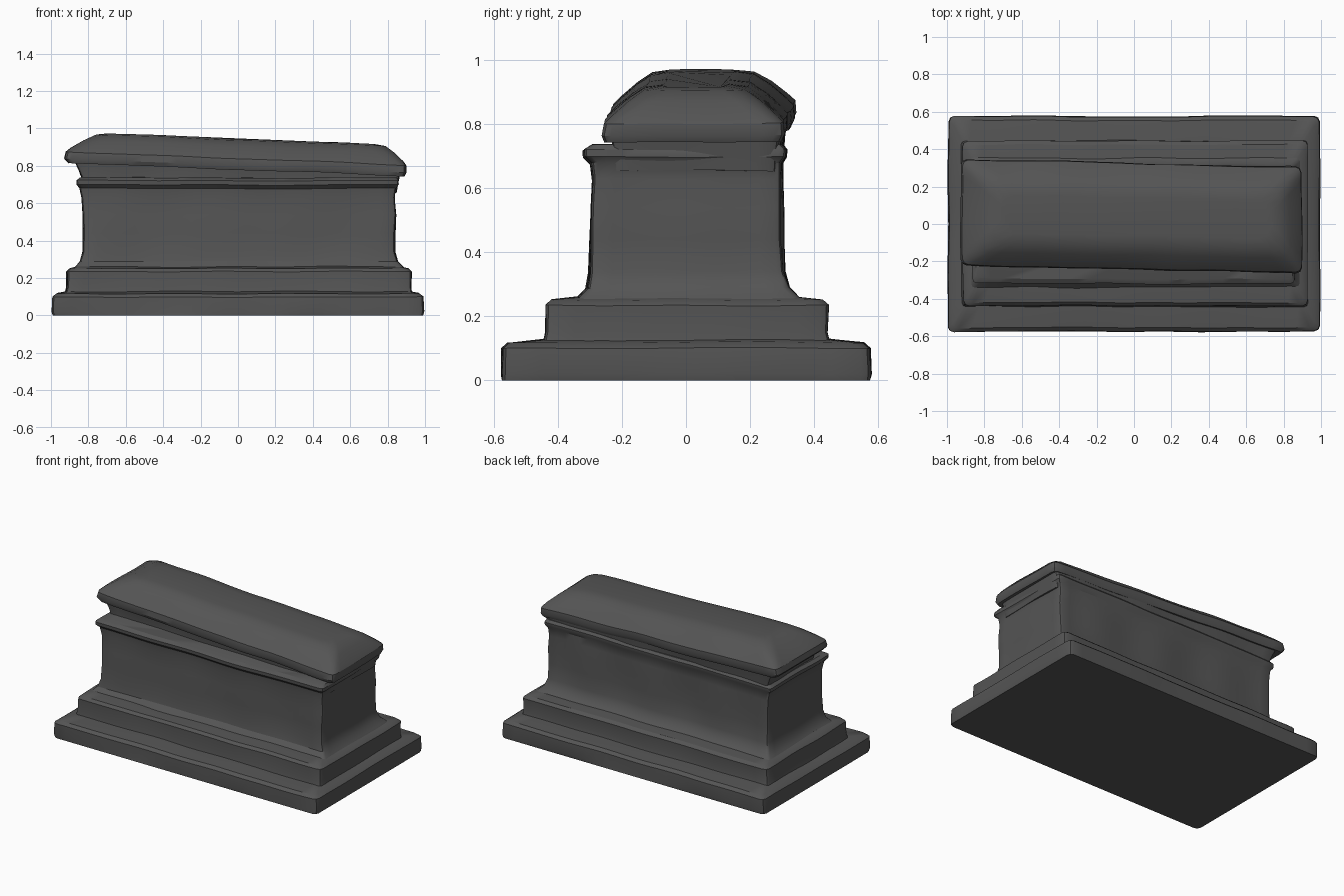
import bpy, bmesh, math
from mathutils import Vector, noise

stone = bpy.data.materials.new("dark grey stone")
stone.diffuse_color = (0.09, 0.09, 0.09, 1)


def outline(x0, x1, y0, y1, r, nx=28, ny=12):
    """Rectangle with rounded corners, walked anticlockwise, sides subdivided."""
    pts = []
    corners = [(x1 - r, y0 + r, -90, ny), (x1 - r, y1 - r, 0, nx),
               (x0 + r, y1 - r, 90, ny), (x0 + r, y0 + r, 180, nx)]
    for i, (cx, cy, a0, n) in enumerate(corners):
        for k in range(3):
            a = math.radians(a0 + k * 45)
            pts.append(Vector((cx + r * math.cos(a), cy + r * math.sin(a))))
        nxt = corners[(i + 1) % 4]
        a = math.radians(nxt[2])
        end = Vector((nxt[0] + r * math.cos(a), nxt[1] + r * math.sin(a)))
        start = pts[-1].copy()
        pts += [start.lerp(end, k / n) for k in range(1, n)]
    return pts


def loft(name, rings, wobble=0.008, shape=None, seed=0.0):
    """Stack of rounded rectangles (x0, x1, y0, y1, z, radius) joined into a worn block."""
    bm = bmesh.new()
    loops = []
    for x0, x1, y0, y1, z, r in rings:
        loop = []
        for p in outline(x0, x1, y0, y1, r):
            v = Vector((p.x, p.y, z))
            if z > 0:
                d = noise.noise_vector(Vector((v.x * 3 + seed, v.y * 3, v.z * 3)))
                v += Vector((d.x, d.y, d.z * 0.7)) * wobble
            if shape:
                v = shape(v)
            loop.append(bm.verts.new(v))
        loops.append(loop)
    n = len(loops[0])
    for a, b in zip(loops, loops[1:]):
        for i in range(n):
            j = (i + 1) % n
            bm.faces.new((a[i], a[j], b[j], b[i]))
    bm.faces.new(loops[0][::-1])
    bm.faces.new(loops[-1])
    bmesh.ops.recalc_face_normals(bm, faces=bm.faces)
    me = bpy.data.meshes.new(name)
    bm.to_mesh(me)
    bm.free()
    me.materials.append(stone)
    ob = bpy.data.objects.new(name, me)
    bpy.context.collection.objects.link(ob)
    bpy.ops.object.select_all(action='DESELECT')
    ob.select_set(True)
    bpy.context.view_layer.objects.active = ob
    bpy.ops.object.shade_smooth_by_angle(angle=math.radians(32))
    return ob


# Bottom plinth slab
loft("bottom_plinth", [
    (-0.99, 0.99, -0.575, 0.575, 0, 0.03),
    (-0.995, 0.995, -0.577, 0.577, 0.02, 0.03),
    (-0.99, 0.99, -0.575, 0.575, 0.10, 0.03),
    (-0.965, 0.965, -0.555, 0.555, 0.118, 0.03),
    (-0.90, 0.90, -0.43, 0.43, 0.13, 0.02)])

# Upper step, sloping up to the foot of the chest
loft("upper_step", [
    (-0.925, 0.93, -0.445, 0.45, 0.11, 0.02),
    (-0.915, 0.925, -0.437, 0.44, 0.15, 0.02),
    (-0.915, 0.93, -0.437, 0.445, 0.235, 0.03),
    (-0.895, 0.91, -0.42, 0.425, 0.252, 0.03),
    (-0.85, 0.86, -0.33, 0.33, 0.262, 0.02)], seed=4)


# Chest with hollow-curved foot, shallow worn folds and a front lip
def folds(v):
    mid = math.sin(math.pi * min(1, max(0, (v.z - 0.25) / 0.45)))
    v.y += 0.007 * mid * math.sin(v.x * 13 + 1) * (1 if v.y > 0 else 0.5)
    return v


loft("chest", [
    (-0.89, 0.90, -0.36, 0.37, 0.24, 0.02),
    (-0.865, 0.88, -0.335, 0.345, 0.265, 0.02),
    (-0.845, 0.855, -0.31, 0.32, 0.29, 0.02),
    (-0.83, 0.84, -0.30, 0.305, 0.34, 0.02),
    (-0.828, 0.84, -0.295, 0.30, 0.44, 0.02),
    (-0.83, 0.845, -0.293, 0.30, 0.54, 0.02),
    (-0.835, 0.838, -0.29, 0.30, 0.63, 0.02),
    (-0.845, 0.845, -0.297, 0.30, 0.68, 0.02),
    (-0.86, 0.86, -0.318, 0.312, 0.70, 0.02),
    (-0.86, 0.86, -0.32, 0.314, 0.722, 0.02),
    (-0.84, 0.85, -0.295, 0.30, 0.738, 0.02)], shape=folds, seed=9)


# Lid lies askew: pushed back, twisted and dropping to the right
def askew(v):
    v.y -= 0.02 * v.x
    v.z -= 0.04 * v.x
    return v


# Neck carrying the lid, recessed at the front to leave a dark gap
loft("lid_support", [
    (-0.83, 0.845, -0.21, 0.295, 0.69, 0.02),
    (-0.85, 0.855, -0.21, 0.30, 0.74, 0.02),
    (-0.88, 0.87, -0.22, 0.31, 0.80, 0.02)], wobble=0.012, shape=askew, seed=13)

# Lid slab with sloped sides and flat top
loft("lid", [
    (-0.87, 0.85, -0.20, 0.29, 0.785, 0.03),
    (-0.905, 0.89, -0.235, 0.315, 0.778, 0.03),
    (-0.925, 0.90, -0.245, 0.325, 0.80, 0.03),
    (-0.915, 0.897, -0.24, 0.322, 0.838, 0.03),
    (-0.89, 0.88, -0.218, 0.30, 0.86, 0.04),
    (-0.82, 0.83, -0.165, 0.25, 0.905, 0.05),
    (-0.755, 0.785, -0.115, 0.20, 0.938, 0.06),
    (-0.70, 0.73, -0.06, 0.14, 0.946, 0.06)], wobble=0.01, shape=askew, seed=21)
